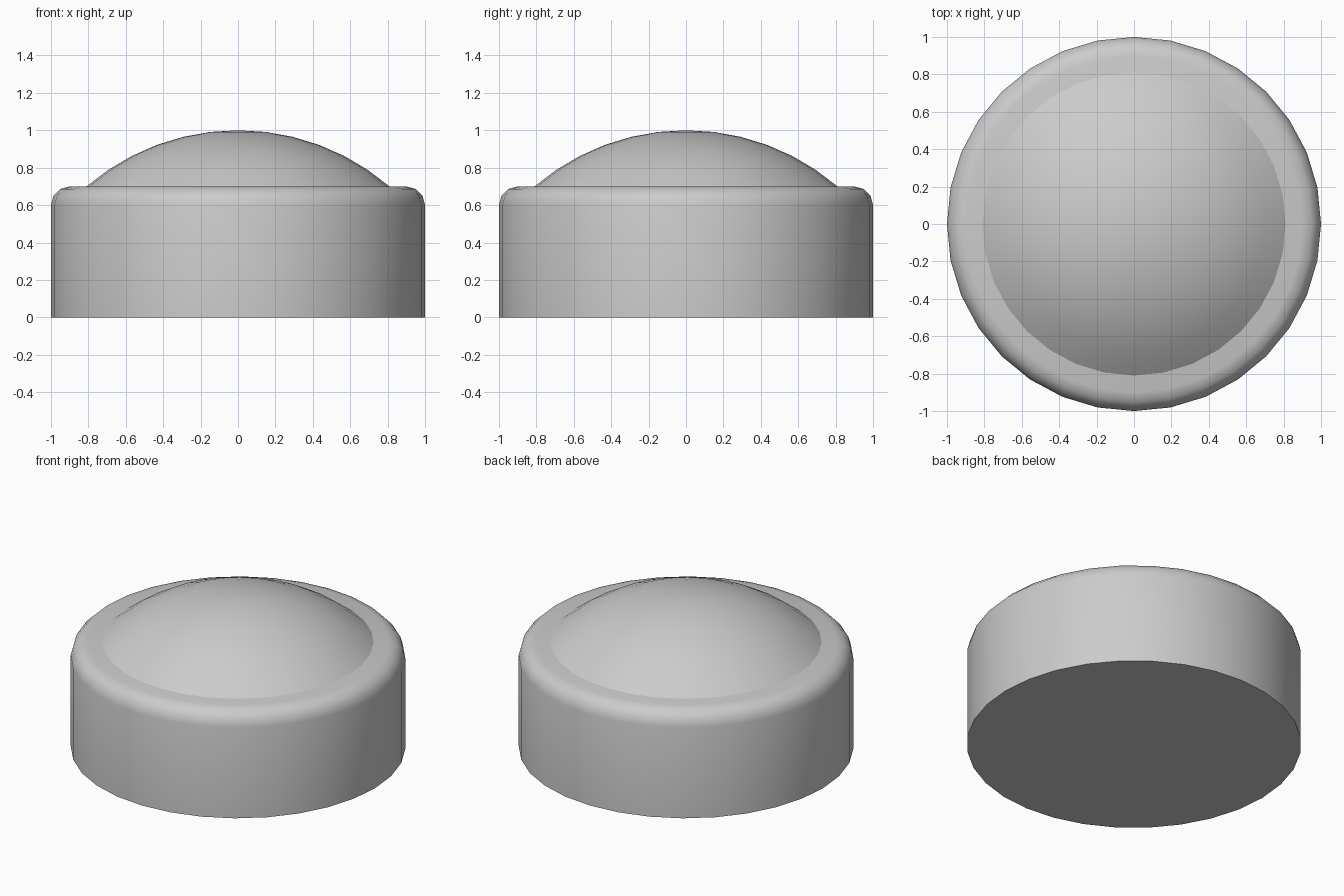
import bpy, bmesh, math

if "Cube" in bpy.data.objects:
    bpy.data.objects.remove(bpy.data.objects["Cube"])

SEGMENTS = 32


def lathe(name, profile, angle):
    """Spin an (r, z) profile round z; r = 0 makes a pole, an open end is capped."""
    bm = bmesh.new()
    rings = []
    for r, z in profile:
        if r == 0:
            rings.append([bm.verts.new((0, 0, z))] * SEGMENTS)
        else:
            rings.append([bm.verts.new((r * math.cos(a), r * math.sin(a), z))
                          for a in (math.tau * i / SEGMENTS for i in range(SEGMENTS))])
    for low, high in zip(rings, rings[1:]):
        for i in range(SEGMENTS):
            j = (i + 1) % SEGMENTS
            bm.faces.new(list(dict.fromkeys((low[i], low[j], high[j], high[i]))))
    for ring in (rings[0], rings[-1]):
        if ring[0] != ring[1]:
            bm.faces.new(ring)
    bmesh.ops.recalc_face_normals(bm, faces=bm.faces)
    mesh = bpy.data.meshes.new(name)
    bm.to_mesh(mesh)
    bm.free()
    obj = bpy.data.objects.new(name, mesh)
    bpy.context.collection.objects.link(obj)
    bpy.ops.object.select_all(action='DESELECT')
    obj.select_set(True)
    bpy.context.view_layer.objects.active = obj
    bpy.ops.object.shade_smooth_by_angle(angle=math.radians(angle))
    return obj


# Drum with a three-step rounded top edge
edge = [(0.9 + 0.1 * math.cos(t), 0.6 + 0.1 * math.sin(t))
        for t in (math.radians(30 * k) for k in range(4))]
lathe("base_drum", [(1, 0)] + edge, 40)

# Shallow spherical cap sitting on the drum
rim, height, steps = 0.81, 0.3, 6
radius = (rim ** 2 + height ** 2) / (2 * height)
half = math.asin(rim / radius)
cap = [(radius * math.sin(half * k / steps), 1 - radius + radius * math.cos(half * k / steps))
       for k in range(steps, 0, -1)]
lathe("dome", cap + [(0, 1)], 35)
